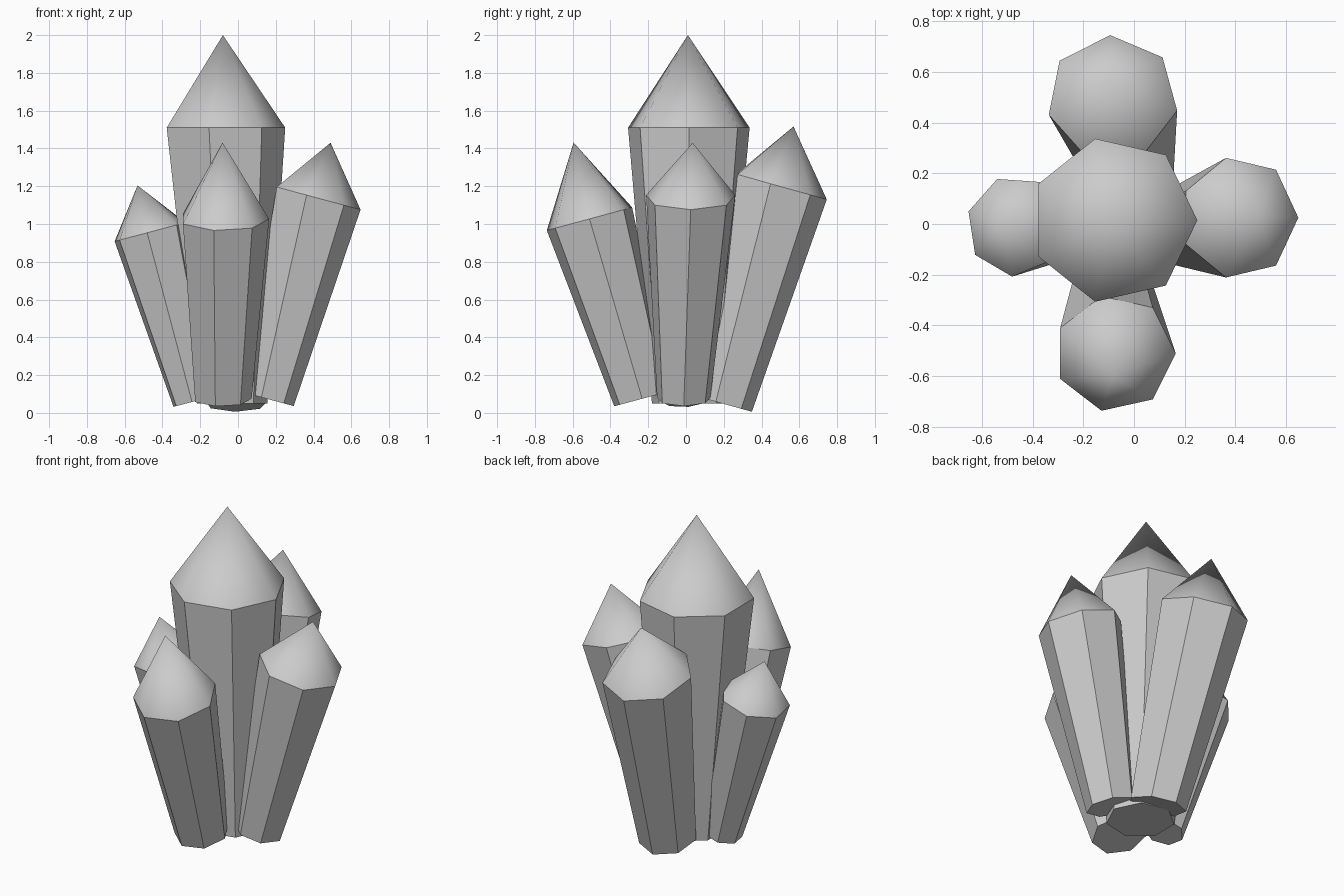
import bpy
import bmesh
from math import radians, cos, sin, tau
from mathutils import Vector

cube = bpy.data.objects.get("Cube")
if cube:
    bpy.data.objects.remove(cube, do_unlink=True)

SIDES = 7

stone = bpy.data.materials.new("pale_grey_crystal")
stone.use_nodes = True
GREY = (0.6, 0.6, 0.6, 1)
stone.diffuse_color = GREY
stone.node_tree.nodes["Principled BSDF"].inputs["Base Color"].default_value = GREY


def crystal(name, base, rim, apex, r_base, r_rim, lean, spin):
    """Tapered seven-sided shaft with a pointed tip; lean is the outward axis."""
    bm = bmesh.new()
    turn = Vector((0, 0, 1)).rotation_difference(Vector(lean))

    def ring(centre, radius):
        points = []
        for i in range(SIDES):
            a = radians(spin) + tau * i / SIDES
            offset = turn @ Vector((radius * cos(a), radius * sin(a), 0))
            points.append(bm.verts.new(Vector(centre) + offset))
        return points

    low, high = ring(base, r_base), ring(rim, r_rim)
    tip = bm.verts.new(apex)
    bm.faces.new(low[::-1])
    for i in range(SIDES):
        j = (i + 1) % SIDES
        # Flat shaft side
        bm.faces.new((low[i], low[j], high[j], high[i]))
        # Smooth tip, with a crisp rim below it
        bm.faces.new((high[i], high[j], tip)).smooth = True
        bm.edges.get((high[i], high[j])).smooth = False

    mesh = bpy.data.meshes.new(name)
    bm.to_mesh(mesh)
    bm.free()
    mesh.materials.append(stone)
    obj = bpy.data.objects.new(name, mesh)
    bpy.context.collection.objects.link(obj)


# Tall upright crystal in the middle
crystal("centre_crystal", (-0.04, 0.01, 0.05), (-0.08, 0.015, 1.51),
        (-0.08, 0.01, 2.0), 0.195, 0.33, (0, 0, 1), 0)

# Four shorter crystals leaning outward around it
crystal("left_crystal", (0.155, -0.012, 0.074), (0.415, 0.025, 1.139),
        (0.49, 0.035, 1.43), 0.145, 0.242, (0.27, 0, 1), 0)
crystal("right_crystal", (-0.236, -0.02, 0.06), (-0.468, -0.008, 0.957),
        (-0.532, -0.01, 1.204), 0.114, 0.2, (-0.265, 0, 1), 9)
crystal("front_crystal", (-0.085, -0.232, 0.075), (-0.075, -0.511, 1.027),
        (-0.082, -0.595, 1.431), 0.157, 0.24, (0, -0.27, 1), 0)
crystal("back_crystal", (-0.01, 0.188, 0.051), (-0.085, 0.495, 1.2),
        (-0.09, 0.569, 1.516), 0.167, 0.26, (0, 0.28, 1), 92)
